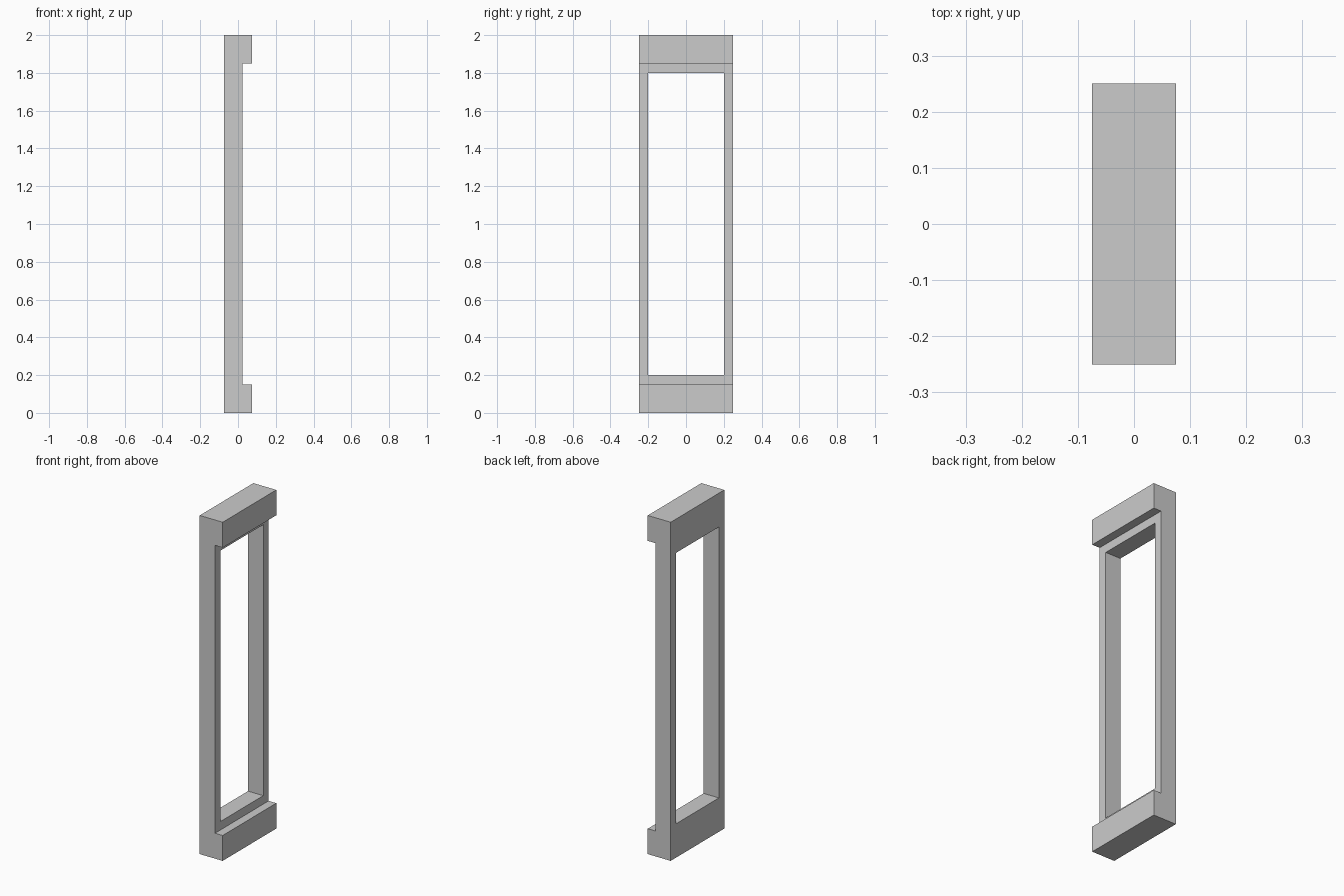
import bpy, bmesh

if "Cube" in bpy.data.objects:
    bpy.data.objects.remove(bpy.data.objects["Cube"])


def extrude_profile(name, profile, y0, y1):
    """Closed solid from an (x, z) profile swept along y."""
    bm = bmesh.new()
    face = bm.faces.new([bm.verts.new((x, y0, z)) for x, z in profile])
    swept = bmesh.ops.extrude_face_region(bm, geom=[face])["geom"]
    verts = [v for v in swept if isinstance(v, bmesh.types.BMVert)]
    bmesh.ops.translate(bm, verts=verts, vec=(0, y1 - y0, 0))
    bmesh.ops.recalc_face_normals(bm, faces=bm.faces)
    mesh = bpy.data.meshes.new(name)
    bm.to_mesh(mesh)
    bm.free()
    obj = bpy.data.objects.new(name, mesh)
    bpy.context.collection.objects.link(obj)
    return obj


HEIGHT, HALF_WIDTH = 2.0, 0.25
BACK, FACE, LIP = -0.075, 0.025, 0.075   # x of the back, frame face and lips
LIP_H = 0.15

# Frame with a thicker block at the top and bottom
frame = extrude_profile("window_frame", [
    (BACK, 0), (LIP, 0), (LIP, LIP_H), (FACE, LIP_H),
    (FACE, HEIGHT - LIP_H), (LIP, HEIGHT - LIP_H), (LIP, HEIGHT), (BACK, HEIGHT),
], -HALF_WIDTH, HALF_WIDTH)

# Opening cut through the frame
cutter = extrude_profile("opening_cutter", [
    (-0.2, 0.2), (0.2, 0.2), (0.2, 1.8), (-0.2, 1.8),
], -0.2, 0.2)
cutter.hide_render = True

cut = frame.modifiers.new("opening", 'BOOLEAN')
cut.operation = 'DIFFERENCE'
cut.solver = 'EXACT'
cut.object = cutter

# Apply the cut and discard the helper
bpy.context.view_layer.objects.active = frame
frame.select_set(True)
bpy.ops.object.modifier_apply(modifier=cut.name)
bpy.data.objects.remove(cutter)
